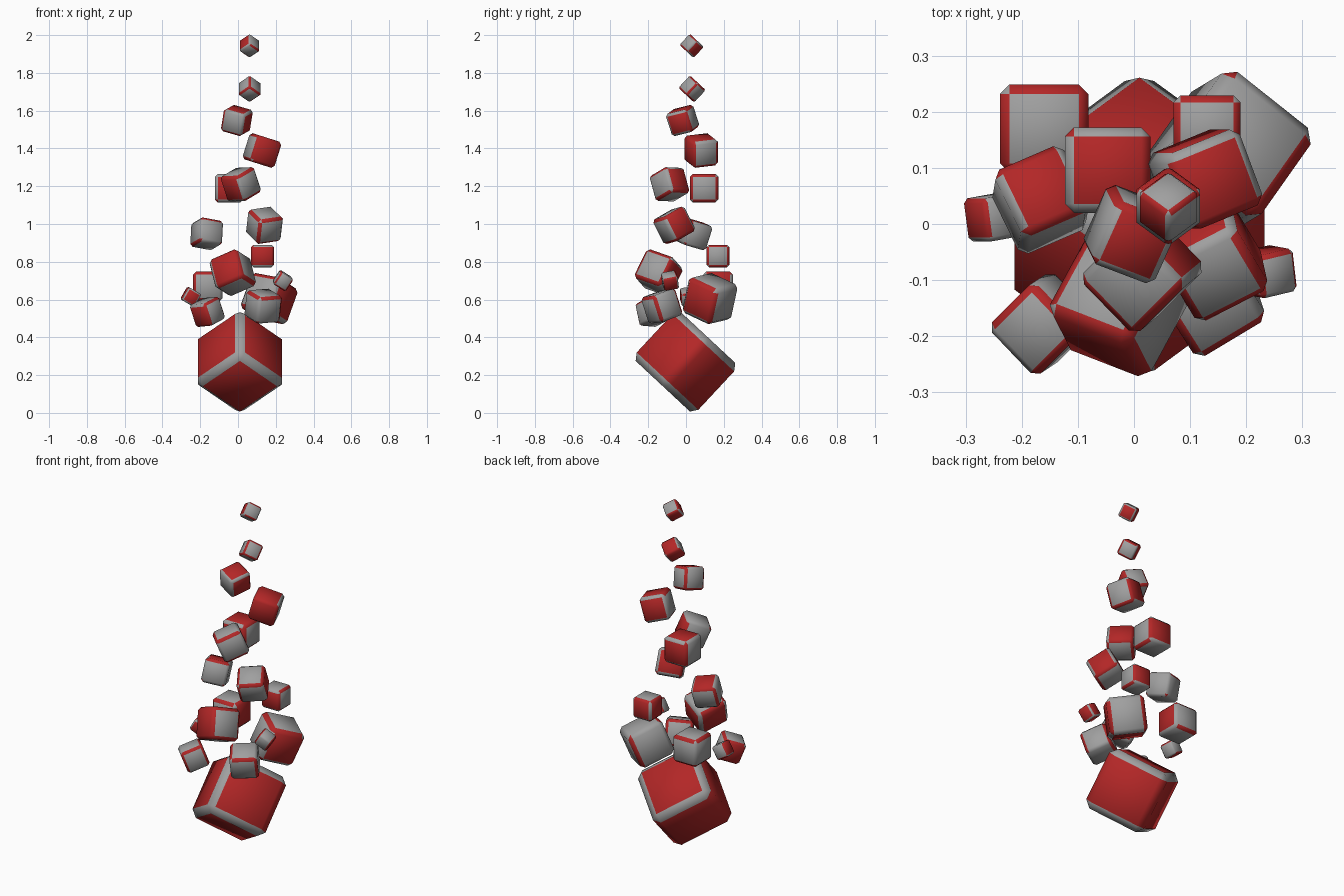
import bpy, bmesh, random
from mathutils import Vector, Matrix

if "Cube" in bpy.data.objects:
    bpy.data.objects.remove(bpy.data.objects["Cube"])

random.seed(4)
red = bpy.data.materials.new("red")
red.diffuse_color = (0.45, 0.02, 0.02, 1)
red.use_nodes = True
red.node_tree.nodes["Principled BSDF"].inputs["Base Color"].default_value = red.diffuse_color
grey = bpy.data.materials.new("grey")
grey.diffuse_color = (0.35, 0.35, 0.35, 1)
grey.use_nodes = True
grey.node_tree.nodes["Principled BSDF"].inputs["Base Color"].default_value = grey.diffuse_color


def block(name, centre, size, up, side, colours):
    """Chamfered cube; colours = r/g for +x -x +y -y +z -z local faces."""
    bm = bmesh.new()
    bmesh.ops.create_cube(bm, size=size)
    bmesh.ops.bevel(bm, geom=bm.edges[:], offset=size * 0.105, segments=1,
                    profile=0.5, affect='EDGES')
    bm.normal_update()
    for f in bm.faces:
        f.smooth = True
        n = f.normal
        touching = [colours[2 * i + (n[i] < 0)] for i in range(3) if abs(n[i]) > 0.3]
        if len(touching) == 1:
            f.material_index = int(touching[0] == 'g')
        elif name == "base_block":
            f.material_index = int(abs(n.z) > 0.3 or (n.x > 0 and n.y < 0))
        elif len(set(touching)) == 1 and random.random() < 0.5:
            f.material_index = int(touching[0] == 'r')
        else:
            f.material_index = int(random.random() < 0.5)
    me = bpy.data.meshes.new(name)
    bm.to_mesh(me)
    bm.free()
    me.materials.append(red)
    me.materials.append(grey)
    # orientation from the up direction and an approximate side direction
    u = Vector(up).normalized()
    v = Vector(side)
    v = (v - u * v.dot(u)).normalized()
    w = u.cross(v)
    ob = bpy.data.objects.new(name, me)
    ob.matrix_world = Matrix.Translation(centre) @ Matrix((v, w, u)).transposed().to_4x4()
    bpy.context.collection.objects.link(ob)


# blocks standing on an edge: bottom block and the two smallest at the top
tip_up, tip_side = (0, 0.68, 0.73), (0.71, -0.5, 0.5)
block("base_block", (0.01, -0.003, 0.27), 0.352, tip_up, tip_side, "rrrrrr")
block("top_block", (0.061, 0.03, 1.943), 0.08, tip_up, tip_side, "grrrgg")
block("second_block", (0.061, 0.032, 1.715), 0.09, tip_up, tip_side, "grggrg")

# square-on blocks
Z, X = (0, 0, 1), (1, 0, 0)
block("square_block_high", (-0.047, 0.096, 1.19), 0.152, Z, X, "ggrrrg")
block("square_block_mid", (0.13, 0.169, 0.83), 0.12, Z, X, "grrrgg")
block("square_block_low", (-0.16, 0.17, 0.67), 0.157, Z, X, "rggggg".replace(" ", ""))

# tumbling blocks, from high to low: centre, size, up, side, colours
tumbling = [
    ((-0.006, -0.018, 1.548), 0.125, (0.15, -0.3, 0.93), (0.91, -0.41, 0), "rgggrg"),
    ((0.127, 0.08, 1.389), 0.145, (0.3, 0.0, 0.95), (0.85, 0.35, -0.28), "ggrrrg"),
    ((0.015, -0.087, 1.21), 0.145, (-0.3, -0.25, 0.92), (0.7, -0.7, 0), "ggrrgg"),
    ((0.14, -0.063, 0.993), 0.147, (0.1, -0.45, 0.88), (0.85, 0.45, 0.1), "rgrggg"),
    ((-0.166, 0.043, 0.948), 0.135, (0.05, 0.3, 0.95), (0.91, 0.4, -0.15), "gggгrg".replace("г", "g")),
    ((-0.028, -0.145, 0.742), 0.175, (-0.22, 0.43, 0.88), (0.87, -0.36, 0.32), "grrrgg"),
    ((0.165, 0.127, 0.605), 0.205, (0.33, 0.2, 0.92), (0.75, -0.6, -0.15), "rgggg" + "r"),
    ((0.133, -0.128, 0.565), 0.148, (0.1, -0.3, 0.95), (0.85, 0.5, 0.1), "gggggg"),
    ((0.237, -0.085, 0.70), 0.078, (0.55, -0.1, 0.83), (0.8, 0.2, -0.55), "rgrggr"),
    ((-0.25, 0.012, 0.615), 0.078, (0.5, 0.0, 0.85), (0.83, 0.15, -0.5), "grgrgr"),
    ((-0.162, -0.178, 0.535), 0.126, (-0.3, -0.2, 0.93), (0.7, -0.7, 0), "grgrgg"),
]
for i, (c, s, u, v, col) in enumerate(tumbling):
    block("tumbling_block_%02d" % (i + 1), c, s, u, v, col)
